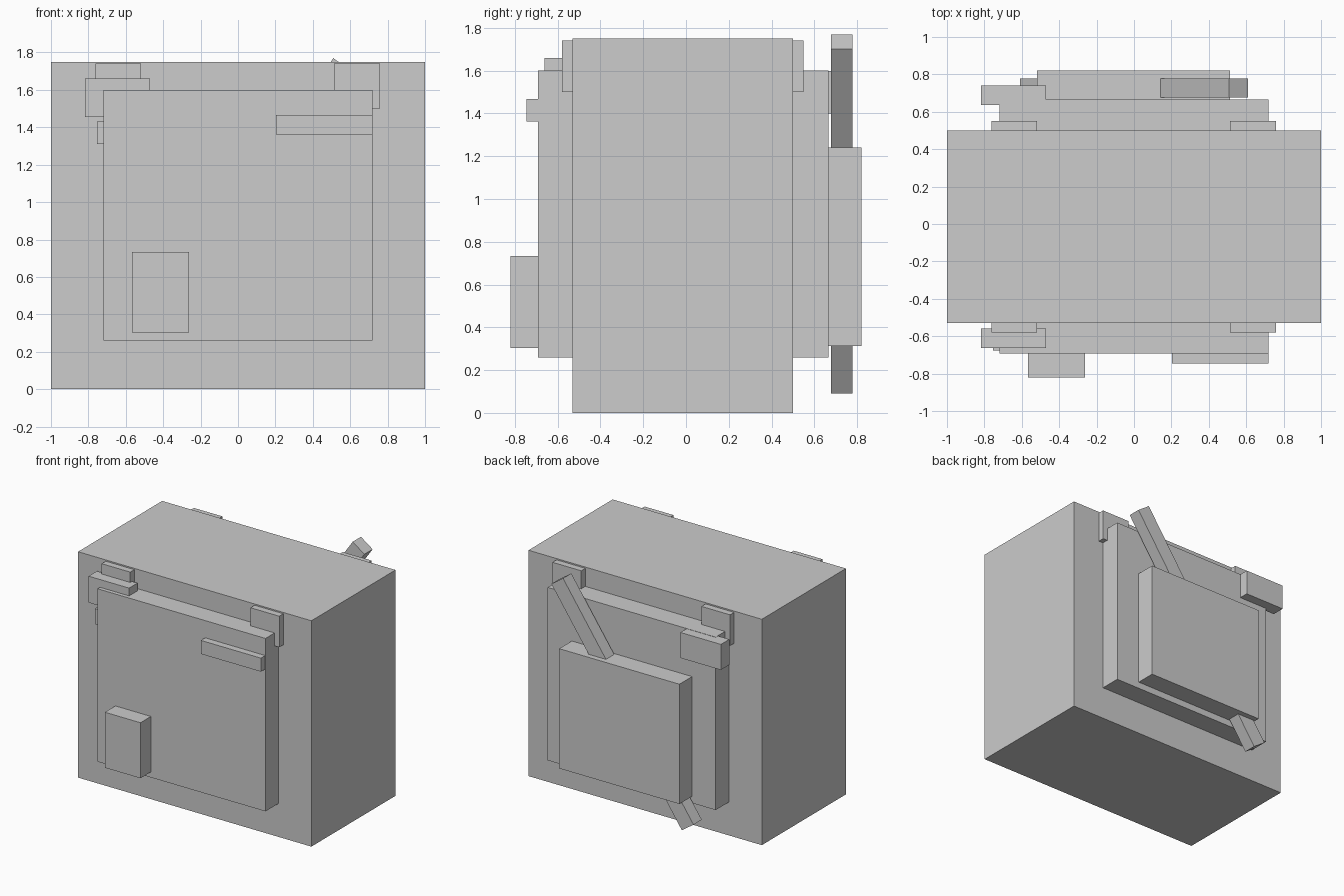
import bpy, math

if "Cube" in bpy.data.objects:
    bpy.data.objects.remove(bpy.data.objects["Cube"])

grey = bpy.data.materials.new("plain grey")
grey.diffuse_color = (0.604, 0.604, 0.604, 1)
grey.use_nodes = True
grey.node_tree.nodes["Principled BSDF"].inputs["Base Color"].default_value = grey.diffuse_color


def box(name, x, y, z, tilt=0.0):
    """Box from (min, max) ranges, optionally turned about the y axis."""
    bpy.ops.mesh.primitive_cube_add(
        size=1, location=[(a + b) / 2 for a, b in (x, y, z)])
    ob = bpy.context.object
    ob.name = name
    for v in ob.data.vertices:
        for i, (a, b) in enumerate((x, y, z)):
            v.co[i] *= b - a
    ob.rotation_euler.y = tilt
    ob.data.materials.append(grey)
    return ob


# Main block with a raised panel front and back
box("body", (-1, 1), (-0.53, 0.50), (0, 1.75))
box("front_panel", (-0.72, 0.72), (-0.692, -0.52), (0.26, 1.60))
box("back_panel", (-0.72, 0.72), (0.49, 0.665), (0.26, 1.60))

# Hinge clips at the upper corners of both faces
for side, x in (("left", (-0.763, -0.518)), ("right", (0.513, 0.76))):
    box("front_clip_" + side, x, (-0.58, -0.52), (1.50, 1.74))
    box("back_clip_" + side, x, (0.49, 0.55), (1.50, 1.74))

# Front details
box("front_corner_block", (-0.817, -0.47), (-0.662, -0.56), (1.455, 1.66))
box("front_left_bar", (-0.755, -0.24), (-0.675, -0.62), (1.31, 1.43))
box("front_right_bar", (0.203, 0.718), (-0.745, -0.68), (1.362, 1.467))
box("front_pouch", (-0.567, -0.262), (-0.82, -0.68), (0.303, 0.733))

# Back details
box("back_corner_block", (-0.817, -0.47), (0.637, 0.74), (1.40, 1.598))
box("back_pocket", (-0.518, 0.513), (0.655, 0.82), (0.312, 1.24))

# Diagonal rod running through the back pocket
box("diagonal_rod", (-0.98, 0.98), (0.677, 0.778), (0.93 - 0.061, 0.93 + 0.061),
    tilt=-math.radians(55.2))
